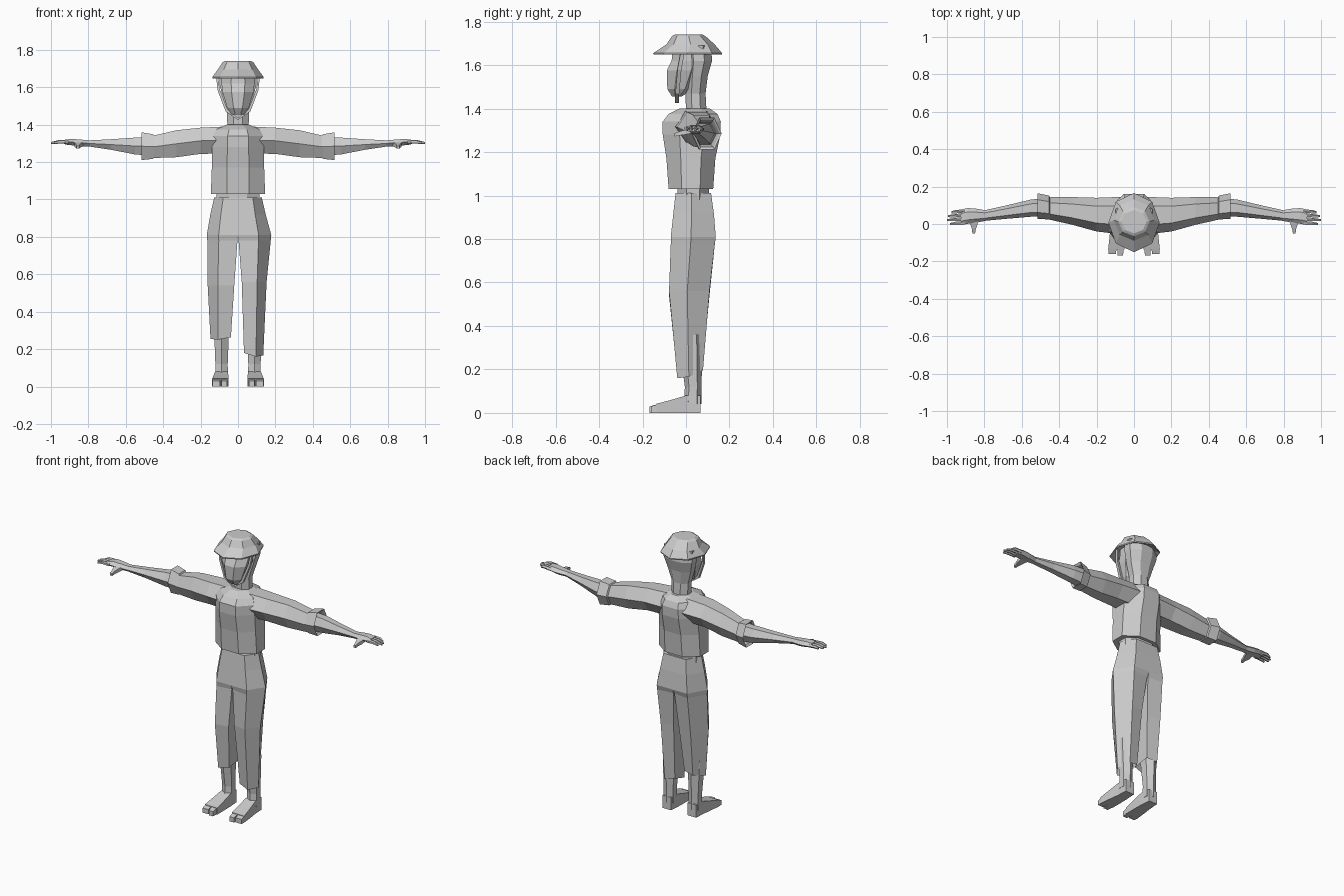
import bpy, bmesh
from math import sin, cos, pi


def loft(name, rings, mirror=False, cap0=True, cap1=True):
    """Skin a list of equal-length point rings into one flat-shaded object."""
    bm = bmesh.new()
    vs = [[bm.verts.new(p) for p in r] for r in rings]
    n = len(vs[0])
    for a, b in zip(vs, vs[1:]):
        for i in range(n):
            j = (i + 1) % n
            bm.faces.new((a[i], a[j], b[j], b[i]))
    if cap0:
        bm.faces.new(vs[0][::-1])
    if cap1:
        bm.faces.new(vs[-1])
    bmesh.ops.recalc_face_normals(bm, faces=bm.faces)
    me = bpy.data.meshes.new(name)
    bm.to_mesh(me)
    bm.free()
    ob = bpy.data.objects.new(name, me)
    bpy.context.collection.objects.link(ob)
    if mirror:
        ob.modifiers.new("Mirror", 'MIRROR').use_clip = False
    return ob


def zring(z, rx, y0, y1, n=8, flat=True, cx=0):
    """Horizontal ring between y0 and y1; flat puts an edge at the front."""
    ph = pi / n if flat else 0
    k = 1 / cos(ph)
    cy, ry = (y0 + y1) / 2, (y1 - y0) / 2
    return [(cx + k * rx * cos(2 * pi * i / n + ph), cy + k * ry * sin(2 * pi * i / n + ph), z)
            for i in range(n)]


def xring(x, y, z, ry, rz, n=6):
    """Upright ring across an arm."""
    return [(x, y + ry * cos(2 * pi * i / n), z + rz * sin(2 * pi * i / n) / (0.866 if n == 6 else 1))
            for i in range(n)]


def yrect(y, x0, x1, z0, z1):
    return [(x0, y, z0), (x1, y, z0), (x1, y, z1), (x0, y, z1)]


# Shirt body
loft("shirt", [zring(*r) for r in [
    (1.03, .145, -.08, .125), (1.17, .14, -.09, .135), (1.28, .138, -.107, .158),
    (1.34, .135, -.107, .16), (1.375, .115, -.08, .145), (1.40, .06, -.03, .11)]])

# Sleeves with flared, hollow cuffs
loft("sleeve", [xring(*r) for r in [
    (.07, .045, 1.318, .10, .072), (.20, .05, 1.314, .09, .070), (.33, .07, 1.298, .074, .072),
    (.45, .083, 1.282, .06, .060), (.455, .088, 1.283, .064, .066), (.515, .096, 1.285, .068, .074),
    (.505, .096, 1.285, .058, .062), (.46, .09, 1.284, .05, .05)]], mirror=True)

# Forearms
loft("forearm", [xring(*r) for r in [
    (.44, .09, 1.283, .05, .05), (.55, .085, 1.286, .046, .045),
    (.68, .064, 1.294, .036, .028), (.80, .045, 1.30, .028, .016)]], mirror=True)

# Hands: palm, four fingers, thumb
loft("palm", [xring(*r) for r in [
    (.79, .045, 1.30, .028, .016), (.85, .045, 1.303, .038, .018),
    (.89, .043, 1.307, .042, .017), (.925, .036, 1.307, .042, .013)]], mirror=True)
for i, tip in enumerate((.985, 1.0, .995, .975)):
    y = .005 + i * .021
    loft("finger", [xring(*r, n=5) for r in [
        (.905, y, 1.307, .010, .011), (.955, y - .003, 1.309, .010, .010),
        (tip, y - .006, 1.302, .006, .006)]], mirror=True)
loft("thumb", [yrect(*r) for r in [
    (.03, .825, .875, 1.287, 1.31), (-.005, .838, .874, 1.28, 1.302),
    (-.03, .846, .866, 1.276, 1.295), (-.052, .85, .864, 1.272, 1.287)]], mirror=True)

# Bare waist between shirt and trousers
loft("waist", [zring(.98, .115, -.04, .105), zring(1.05, .115, -.04, .105)])


def leg_ring(s, z, x0, x1, y0, y1, tilt_x=0, tilt_y=0):
    """Half-body section, flat on the inner side and faceted outside."""
    xm, xi = x0 + (x1 - x0) * .62, x0
    pts = [(xi, y0 + (.012 if x0 > 0 else 0)), (xm, y0), (x1, y0 * .55 + y1 * .45),
           (xm, y1), (xi, y1 - (.012 if x0 > 0 else 0))]
    return [(s * x, y, z + tilt_x * (x - x1) + tilt_y * (y - y0)) for x, y in pts]


# Trousers, the two legs rolled to different heights
for side, s, hip, rings in (
    ("left", 1, .178, [(.56, .02, .153, -.078, .108), (.15, .032, .135, -.04, .078, -.25, .3)]),
    ("right", -1, .167, [(.54, .02, .162, -.078, .108), (.245, .038, .147, -.048, .082, -.15, .15)]),
):
    loft("trouser_leg_" + side, [leg_ring(s, *r) for r in [
        (1.012, 0, .127, -.048, .115), (.92, 0, .148, -.058, .128),
        (.81, 0, hip, -.07, .137), (.78, .003, hip - .003, -.07, .133)] + rings], cap1=False)

# Lower legs
loft("shin", [zring(z, rx, y0, y1, 6, True, cx) for z, rx, y0, y1, cx in [
    (.04, .034, -.005, .065, .088), (.12, .033, .0, .066, .088), (.36, .042, -.03, .07, .088)]],
    mirror=True)

# Feet and toes
loft("foot", [yrect(*r) for r in [
    (-.135, .052, .138, 0, .042), (-.06, .052, .13, 0, .062), (.0, .053, .122, 0, .08),
    (.067, .058, .118, 0, .08)]], mirror=True)
for x0, x1, tip in ((.056, .09, -.168), (.094, .138, -.16)):
    loft("toe", [yrect(-.13, x0, x1, 0, .04), yrect(tip, x0 + .002, x1 - .002, 0, .03)], mirror=True)

# Neck and back of the head
loft("neck", [zring(*r) for r in [
    (1.36, .057, 0, .096), (1.47, .058, -.002, .09), (1.55, .082, 0, .10),
    (1.62, .10, 0, .12), (1.69, .098, -.01, .115)]])

# Face
loft("face", [zring(*r) for r in [
    (1.455, .034, -.064, -.02), (1.49, .058, -.086, .03), (1.575, .083, -.088, .07),
    (1.62, .088, -.066, .08), (1.69, .085, -.06, .08)]])

# Hat: crown and brim, drawn out to a peak at the front
loft("hat", [zring(z, rx, y0, y1, 8, False) for z, rx, y0, y1 in [
    (1.665, .098, -.06, .118), (1.648, .136, -.15, .165), (1.655, .137, -.151, .166),
    (1.695, .108, -.09, .132), (1.733, .083, -.065, .09), (1.741, .068, -.05, .075)]])

# Chin strap
path = [(.118, -.015, 1.66), (.108, -.03, 1.58), (.066, -.04, 1.47), (0, -.042, 1.425)]
loft("chin_strap", [[(x, y - .009, z), (x, y + .009, z),
                     (max(x - .01, 0), y + .009, z + .012), (max(x - .01, 0), y - .009, z + .012)]
                    for x, y, z in path], mirror=True)
